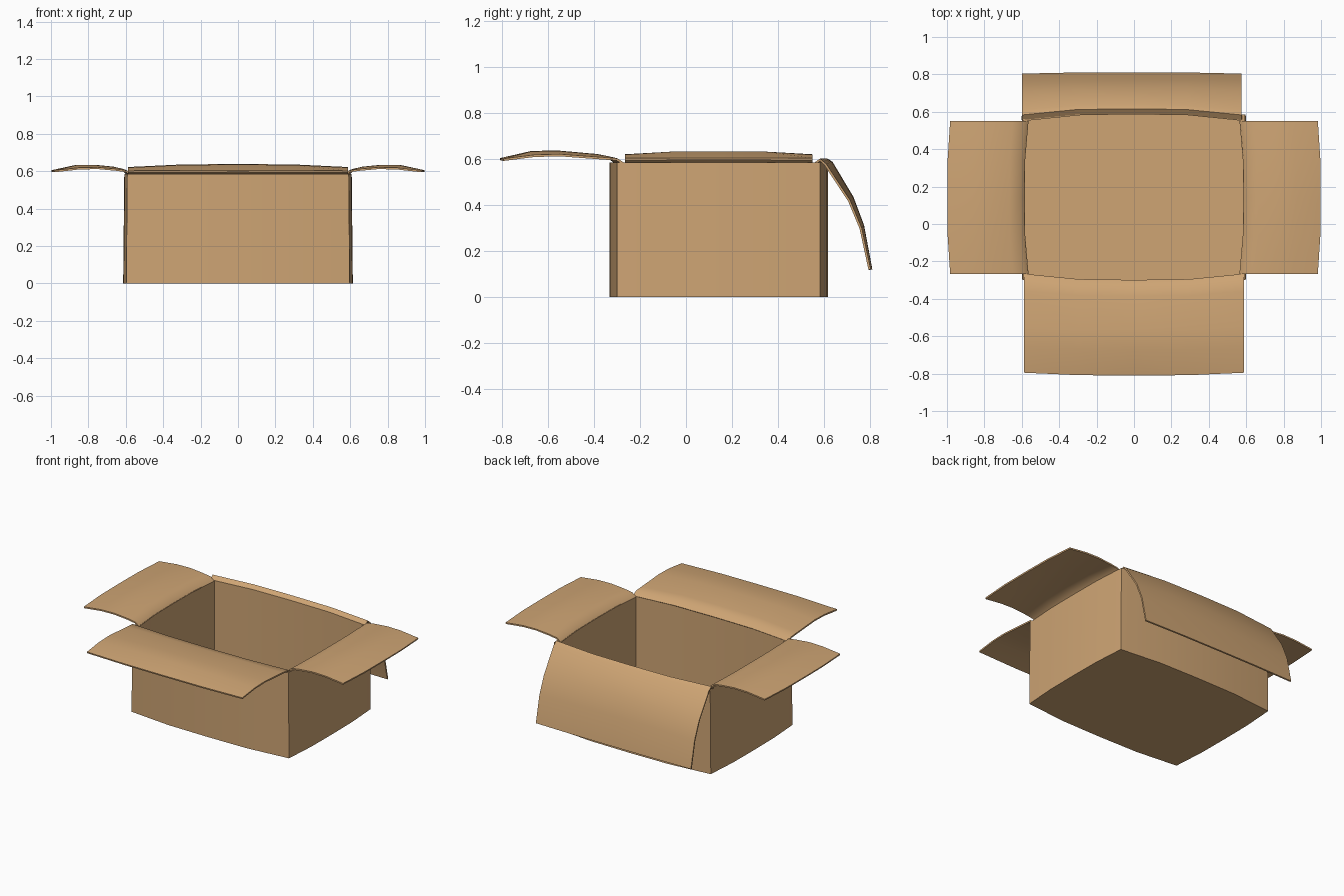
import bpy, bmesh
from mathutils import Vector

if "Cube" in bpy.data.objects:
    bpy.data.objects.remove(bpy.data.objects["Cube"])

CY = 0.142                       # box centre in y
T = [-1, -0.5, 0, 0.5, 1]        # stations along each bowed side
BOW = [0, 0.88, 1, 0.88, 0]      # bow amount at each station

card = bpy.data.materials.new("cardboard")
card.diffuse_color = (0.62, 0.375, 0.175, 1)
card.use_nodes = True
card.node_tree.nodes["Principled BSDF"].inputs["Base Color"].default_value = card.diffuse_color


def finish(name, bm, thickness=0):
    me = bpy.data.meshes.new(name)
    bm.to_mesh(me)
    bm.free()
    me.materials.append(card)
    ob = bpy.data.objects.new(name, me)
    bpy.context.collection.objects.link(ob)
    bpy.ops.object.select_all(action='DESELECT')
    ob.select_set(True)
    bpy.context.view_layer.objects.active = ob
    if thickness:
        mod = ob.modifiers.new("thickness", 'SOLIDIFY')
        mod.thickness = thickness
        mod.offset = -1
        bpy.ops.object.modifier_apply(modifier=mod.name)
    bpy.ops.object.shade_smooth_by_angle(angle=0.7)
    return ob


# Box body: bowed rectangular rings joined outside, over the rim and inside
def ring(bm, hx, hy, bx, by, z):
    pts = [(t * hx, -hy - by * b) for t, b in zip(T[:-1], BOW)]
    pts += [(hx + bx * b, t * hy) for t, b in zip(T[:-1], BOW)]
    pts += [(-x, -y) for x, y in pts]
    return [bm.verts.new((x, y + CY, z)) for x, y in pts]


bm = bmesh.new()
rings = [ring(bm, 0.597, 0.442, 0.017, 0.033, 0),
         ring(bm, 0.592, 0.442, 0.016, 0.033, 0.586),
         ring(bm, 0.566, 0.411, 0.019, 0.033, 0.582),
         ring(bm, 0.566, 0.411, 0.019, 0.033, 0.015)]
for a, b in zip(rings, rings[1:]):
    n = len(a)
    for i in range(n):
        bm.faces.new((a[i], a[(i + 1) % n], b[(i + 1) % n], b[i]))
bm.faces.new(rings[0])
bm.faces.new(rings[-1])
bmesh.ops.recalc_face_normals(bm, faces=bm.faces)
finish("box_body", bm)


# Flap: profile rows are (distance out, height, bow outward, bow upward)
def flap(name, out, centre, half, profile):
    o = Vector((out[0], out[1], 0))
    a = Vector((-out[1], out[0], 0))
    bm = bmesh.new()
    rows = []
    for d, z, bd, bz in profile:
        rows.append([bm.verts.new(o * (d + bd * b) + a * (half * t) + Vector(centre)
                                  + Vector((0, 0, z + bz * b)))
                     for t, b in zip(T, BOW)])
    for r, s in zip(rows, rows[1:]):
        for j in range(len(T) - 1):
            bm.faces.new((r[j], s[j], s[j + 1], r[j + 1]))
    finish(name, bm, 0.01)


front = [(0.266, 0.582, 0.033, 0), (0.298, 0.603, 0.033, 0.008),
         (0.36, 0.608, 0.025, 0.014), (0.55, 0.622, 0.015, 0.016),
         (0.66, 0.619, 0.015, 0.016), (0.795, 0.602, 0.015, 0.002)]
back = [(0.555, 0.582, 0.033, 0), (0.583, 0.602, 0.033, 0),
        (0.61, 0.58, 0.028, 0.008), (0.715, 0.42, 0.014, 0.015),
        (0.765, 0.30, 0.010, 0.012), (0.804, 0.12, 0.007, 0)]
side = [(0.564, 0.580, 0.02, 0), (0.592, 0.603, 0.018, 0.008),
        (0.65, 0.612, 0.015, 0.012), (0.75, 0.621, 0.014, 0.013),
        (0.85, 0.619, 0.014, 0.015), (0.983, 0.604, 0.015, 0.001)]

flap("front_flap", (0, -1), (0, 0, 0), 0.589, front)
flap("back_flap", (0, 1), (-0.012, 0, 0), 0.588, back)
for name, sx in (("left_flap", -1), ("right_flap", 1)):
    flap(name, (sx, 0), (0, CY, 0), 0.408, side)
